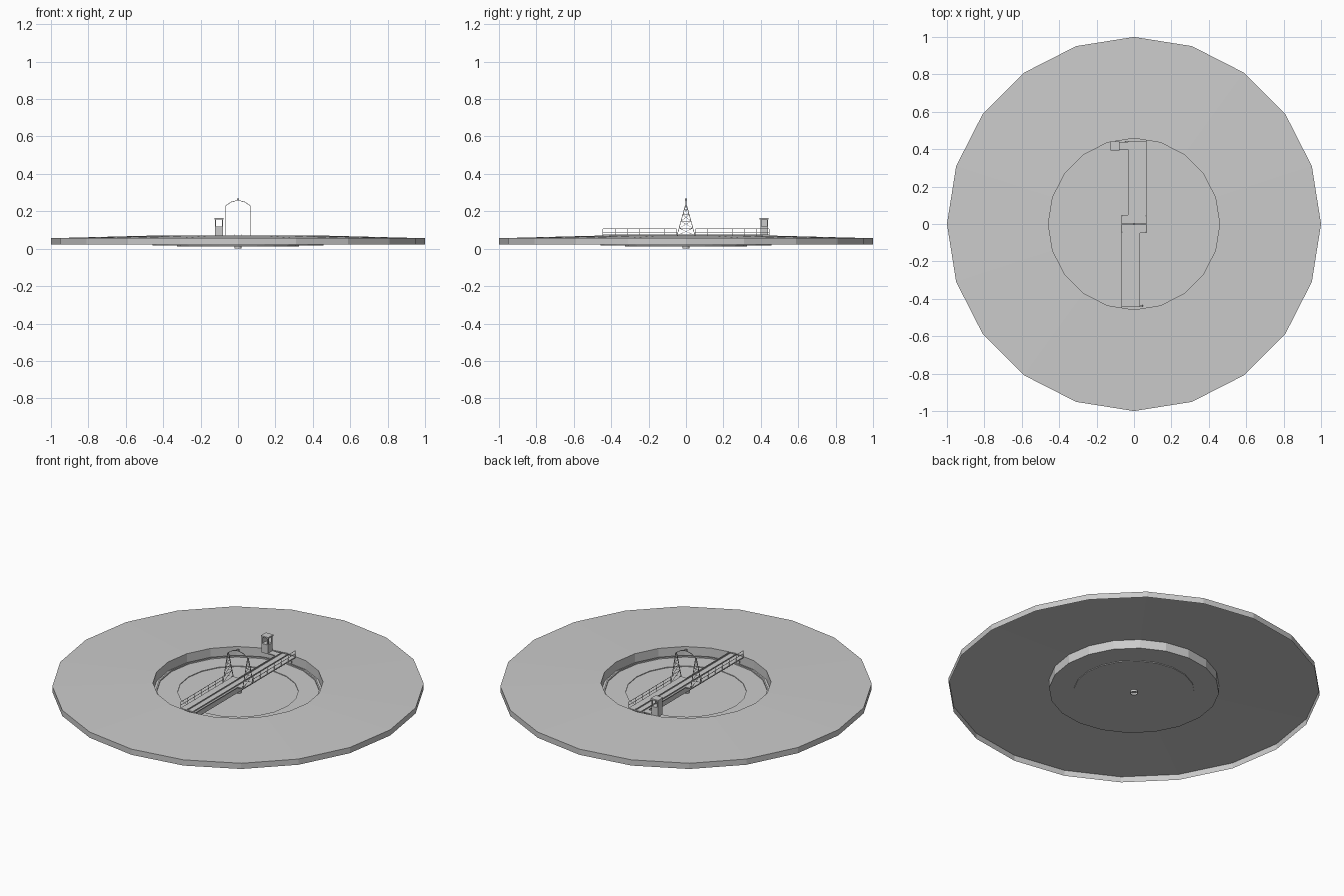
import bpy, bmesh, math
from mathutils import Vector

old = bpy.data.objects.get("Cube")
if old:
    bpy.data.objects.remove(old, do_unlink=True)

grey = bpy.data.materials.new("plain grey")
grey.use_nodes = True
COLOUR = (0.6, 0.6, 0.6, 1)
grey.diffuse_color = COLOUR
grey.node_tree.nodes["Principled BSDF"].inputs["Base Color"].default_value = COLOUR

SIDES = 20
DECK = 0.07
END = 0.445


def finish(name, bm):
    mesh = bpy.data.meshes.new(name)
    bm.to_mesh(mesh)
    bm.free()
    mesh.materials.append(grey)
    obj = bpy.data.objects.new(name, mesh)
    bpy.context.collection.objects.link(obj)
    return obj


def lathe(name, profile, cap=False):
    """Turn (radius, height) points round the z axis."""
    bm = bmesh.new()
    rings = []
    for r, z in profile:
        rings.append([bm.verts.new((r * math.cos(a), r * math.sin(a), z))
                      for a in (math.tau * i / SIDES for i in range(SIDES))])
    for low, high in zip(rings, rings[1:]):
        for i in range(SIDES):
            j = (i + 1) % SIDES
            bm.faces.new((low[i], low[j], high[j], high[i]))
    if cap:
        bm.faces.new(rings[-1])
    return finish(name, bm)


def add_box(bm, x, y, z):
    """Box between the given (low, high) limits on each axis."""
    verts = bmesh.ops.create_cube(bm, size=1)["verts"]
    for v in verts:
        v.co = [lim[0] if c < 0 else lim[1] for c, lim in zip(v.co, (x, y, z))]


def add_bar(bm, a, b, width=0.003):
    """Square bar from point a to point b."""
    a, b = Vector(a), Vector(b)
    turn = (b - a).to_track_quat("Z", "Y")
    for v in bmesh.ops.create_cube(bm, size=1)["verts"]:
        local = Vector((v.co.x * width, v.co.y * width, v.co.z * (b - a).length))
        v.co = turn @ local + (a + b) / 2


def boxes(name, limits):
    bm = bmesh.new()
    for lim in limits:
        add_box(bm, *lim)
    return finish(name, bm)


# Ground shell, open underneath, with the sunken pit
lathe("ground_and_pit", [(1, 0.022), (1, 0.056), (0.458, DECK), (0.458, 0.017),
                         (0.325, 0.017), (0.325, 0.013)], cap=True)
lathe("ring_rail", [(0.445, 0.017), (0.445, 0.024), (0.437, 0.024), (0.437, 0.017)])
lathe("pivot", [(0.02, 0), (0.02, 0.03)], cap=True)

# Bridge girders, deck and running rails
boxes("bridge_girders", [((s * 0.024 - 0.004, s * 0.024 + 0.004), (-END, END), (0.032, 0.066))
                         for s in (-1, 1)])
boxes("bridge_deck", [((-0.033, 0.033), (-END, END), (0.064, DECK))])
boxes("track_rails", [((s * 0.02 - 0.002, s * 0.02 + 0.002), (-END, END), (DECK, 0.076))
                      for s in (-1, 1)])

# Cross members and end wheels
boxes("cross_members", [((-0.024, 0.024), (k * 0.1 - 0.004, k * 0.1 + 0.004), (0.036, 0.06))
                        for k in range(-4, 5)])
bm = bmesh.new()
for sx in (-1, 1):
    for sy in (-1, 1):
        made = bmesh.ops.create_cone(bm, cap_ends=True, segments=12, radius1=0.011,
                                     radius2=0.011, depth=0.008)["verts"]
        for v in made:
            v.co = (v.co.x + sx * 0.036, v.co.z + sy * 0.438, v.co.y + 0.035)
finish("end_wheels", bm)

# Walkways on opposite sides, each with a handrail
for side, label in ((-1, "right"), (1, "left")):
    y0, y1 = sorted((-side * 0.048, side * END))
    x0, x1 = sorted((side * 0.033, side * 0.067))
    boxes(label + "_walkway", [((x0, x1), (y0, y1), (0.064, DECK))])
    edge = side * 0.065
    bm = bmesh.new()
    for height in (0.088, 0.106):
        add_bar(bm, (edge, side * 0.05, height), (edge, side * END, height), 0.002)
    for k in range(7):
        y = side * (0.05 + k * (END - 0.05) / 6)
        add_bar(bm, (edge, y, DECK), (edge, y, 0.106), 0.002)
    finish(label + "_handrail", bm)

# Lattice towers beside the track
for side, label in ((-1, "right"), (1, "left")):
    x, top, half = side * 0.065, 0.23, 0.048
    bm = bmesh.new()

    def leg(s, t):
        return (x, s * half * (1 - 0.92 * t), DECK + (top - DECK) * t)

    levels = [0, 0.25, 0.48, 0.7, 0.88, 1]
    for s in (-1, 1):
        add_bar(bm, leg(s, 0), leg(s, 1))
    for i, (low, high) in enumerate(zip(levels, levels[1:])):
        add_bar(bm, leg(-1, high), leg(1, high), 0.002)
        add_bar(bm, leg(-1, low), leg(1, high), 0.0015)
        add_bar(bm, leg(1, low), leg(-1, high), 0.0015)
    finish(label + "_tower", bm)

# Overhead arch joining the towers, with a small power collector
bm = bmesh.new()
for s in (-1, 1):
    add_bar(bm, (s * 0.065, 0, 0.23), (s * 0.035, 0, 0.25), 0.003)
    add_bar(bm, (s * 0.035, 0, 0.25), (0, 0, 0.259), 0.003)
add_box(bm, (-0.005, 0.005), (-0.005, 0.005), (0.257, 0.268))
finish("overhead_arch", bm)

# Control cabin: lower walls, corner posts, roof and access platform
CX, CY = (-0.123, -0.08), (0.397, 0.438)
boxes("cabin_platform", [((-0.123, -0.033), (0.397, 0.438), (0.064, DECK))])
boxes("cabin_walls", [(CX, CY, (DECK, 0.118))])
boxes("cabin_posts", [((x - 0.003, x + 0.003), (y - 0.003, y + 0.003), (0.118, 0.158))
                      for x in (CX[0] + 0.003, CX[1] - 0.003)
                      for y in (CY[0] + 0.003, CY[1] - 0.003)])
boxes("cabin_back_wall", [((CX[0], CX[0] + 0.004), CY, (0.118, 0.158))])
boxes("cabin_roof", [((CX[0] - 0.003, CX[1] + 0.003), (CY[0] - 0.003, CY[1] + 0.003),
                      (0.157, 0.165))])
